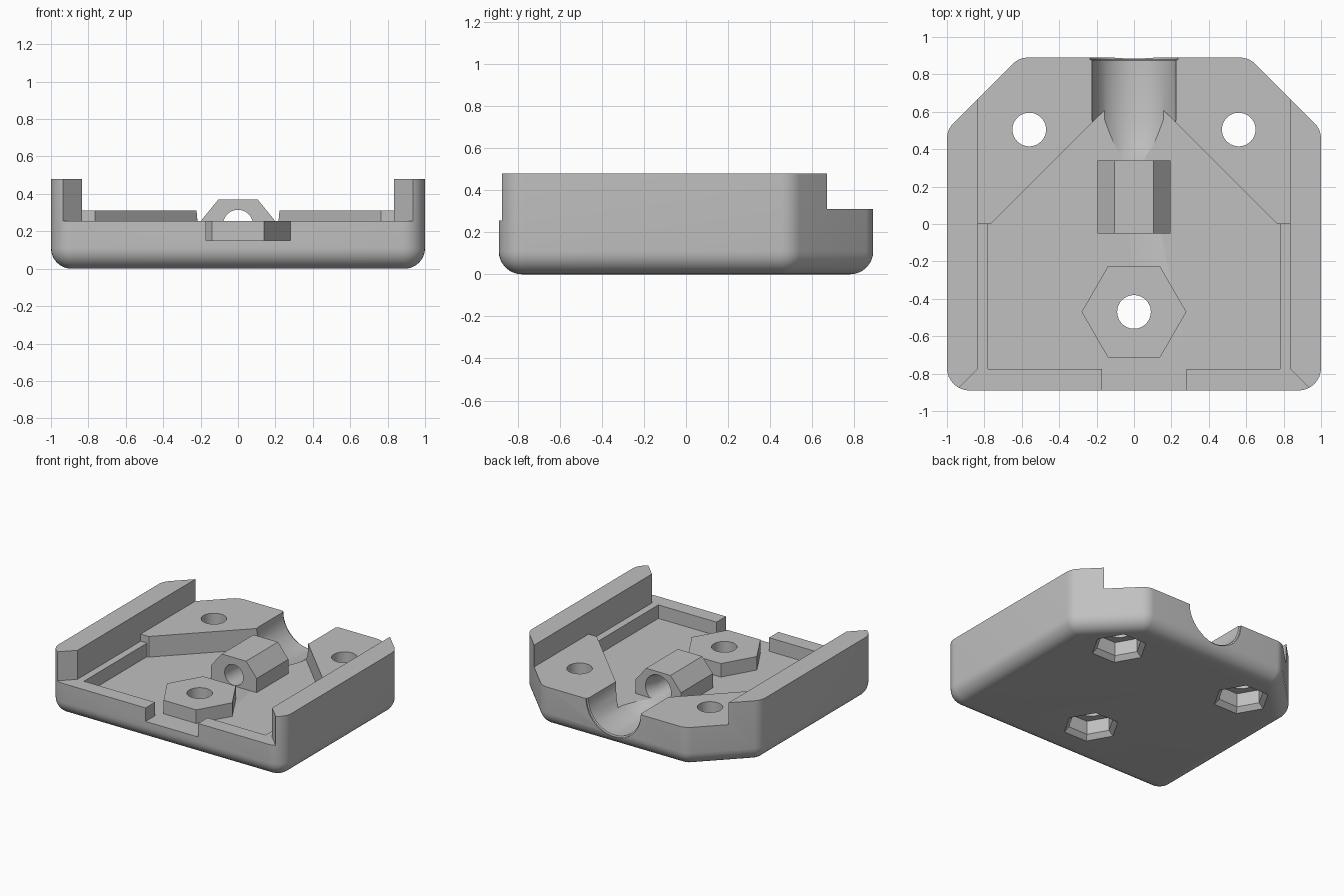
import bpy, bmesh, math
from mathutils import Matrix, Vector

cube = bpy.data.objects.get("Cube")
if cube:
    bpy.data.objects.remove(cube, do_unlink=True)

grey = bpy.data.materials.new("light_grey")
grey.use_nodes = True
GREY = (0.53, 0.53, 0.53, 1)
grey.diffuse_color = GREY
grey.node_tree.nodes["Principled BSDF"].inputs["Base Color"].default_value = GREY


def loft(name, rings):
    """Closed solid through a list of matching rings of points."""
    bm = bmesh.new()
    loops = [[bm.verts.new(p) for p in ring] for ring in rings]
    n = len(loops[0])
    for a, b in zip(loops, loops[1:]):
        for i in range(n):
            j = (i + 1) % n
            bm.faces.new((a[i], a[j], b[j], b[i]))
    bm.faces.new(loops[0][::-1])
    bm.faces.new(loops[-1])
    bmesh.ops.recalc_face_normals(bm, faces=bm.faces[:])
    mesh = bpy.data.meshes.new(name)
    bm.to_mesh(mesh)
    bm.free()
    mesh.materials.append(grey)
    ob = bpy.data.objects.new(name, mesh)
    bpy.context.collection.objects.link(ob)
    return ob


def prism(name, pts, z0, z1):
    return loft(name, [[(x, y, z) for x, y in pts] for z in (z0, z1)])


def mirrored(right):
    """Complete a half outline, given front to back on +x, with its mirror image."""
    return right + [(-x, y) for x, y in reversed(right) if x]


def circle(r, n, cx=0, cy=0):
    return [(cx + r * math.cos(math.tau * i / n), cy + r * math.sin(math.tau * i / n))
            for i in range(n)]


def lathe_y(name, profile, z, n=64):
    """Round solid along y from (y, radius) pairs."""
    return loft(name, [[(x, y, z + h) for x, h in circle(r, n)] for y, r in profile])


def lathe_z(name, profile, n, cx, cy):
    """Upright solid from (z, radius) pairs."""
    return loft(name, [[(x, y, z) for x, y in circle(r, n, cx, cy)] for z, r in profile])


def cut(target, cutter):
    cutter.hide_render = True
    mod = target.modifiers.new("cut", 'BOOLEAN')
    mod.operation = 'DIFFERENCE'
    mod.solver = 'EXACT'
    mod.object = cutter
    bpy.context.view_layer.objects.active = target
    bpy.ops.object.modifier_apply(modifier=mod.name)
    bpy.data.objects.remove(cutter, do_unlink=True)


# Body block: rounded outline with chamfered back corners and a rounded bottom edge
R, FILLET, TOP = 0.12, 0.11, 0.48
corners = [(0.88, -0.77, -90, 0), (0.88, 0.455, 0, 45), (0.565, 0.77, 45, 90)]


def outline(r):
    half = []
    for cx, cy, a0, a1 in corners:
        for i in range(9):
            a = math.radians(a0 + (a1 - a0) * i / 8)
            half.append((cx + r * math.cos(a), cy + r * math.sin(a)))
    return mirrored(half)


rings = []
for i in range(9):
    a = math.pi / 2 * i / 8
    rings.append([(x, y, FILLET * (1 - math.cos(a)))
                  for x, y in outline(R - FILLET * (1 - math.sin(a)))])
rings.append([(x, y, TOP) for x, y in outline(R)])
body = loft("housing_body", rings)

# Space between the side rails, down to the back pads and then to the front rim
RAIL, RIM_Y, RIM_Z, PAD_Z, FLOOR = 0.835, -0.775, 0.255, 0.31, 0.15
flare = [(RAIL + 0.2, RIM_Y - 0.2), (RAIL, RIM_Y)]
cut(body, prism("rail_gap", mirrored(flare + [(RAIL, 1)]), PAD_Z, 0.6))
cut(body, prism("rim_gap", mirrored(flare + [(RAIL, 0)]), RIM_Z, 0.6))

# Sunken floor with diagonal pad walls, and the slot in the front rim
cut(body, prism("pocket", mirrored([(0.78, RIM_Y), (0.78, 0), (0.765, 0), (0, 0.765)]),
                FLOOR, 0.6))
cut(body, prism("front_slot", [(-0.17, -1), (0.28, -1), (0.28, -0.7), (-0.17, -0.7)],
                FLOOR, 0.6))

# Half round channel at the back, tapering into the floor
cut(body, lathe_y("channel", [(0.33, 0.16), (0.42, 0.19), (0.56, 0.225), (0.875, 0.225),
                              (0.88, 0.235), (1, 0.235)], PAD_Z))

# Hexagonal boss and the block holding the cross bore
boss = lathe_z("hex_boss", [(FLOOR - 0.02, 0.28), (RIM_Z, 0.28)], 6, 0, -0.47)
section = mirrored([(0.195, FLOOR - 0.02), (0.195, 0.26), (0.105, 0.37)])
block = loft("bore_block", [[(x, y, z) for x, z in section] for y in (-0.05, 0.34)])
cut(block, lathe_y("bore", [(-0.1, 0.08), (0.24, 0.08), (0.34, 0.11), (0.36, 0.11)], 0.235))

# Screw holes with chamfered hexagonal nut recesses underneath
for x, y in ((0, -0.47), (0.56, 0.505), (-0.56, 0.505)):
    targets = (body, boss) if x == 0 else (body,)
    for ob in targets:
        cut(ob, lathe_z("screw_hole", [(-0.1, 0.09), (0.7, 0.09)], 40, x, y))
        cut(ob, lathe_z("nut_recess", [(-0.02, 0.2), (0, 0.2), (0.035, 0.165), (0.14, 0.165)],
                        6, x, y))

for ob in (body, boss, block):
    bpy.ops.object.select_all(action='DESELECT')
    ob.select_set(True)
    bpy.context.view_layer.objects.active = ob
    bpy.ops.object.shade_smooth_by_angle(angle=math.radians(25))
